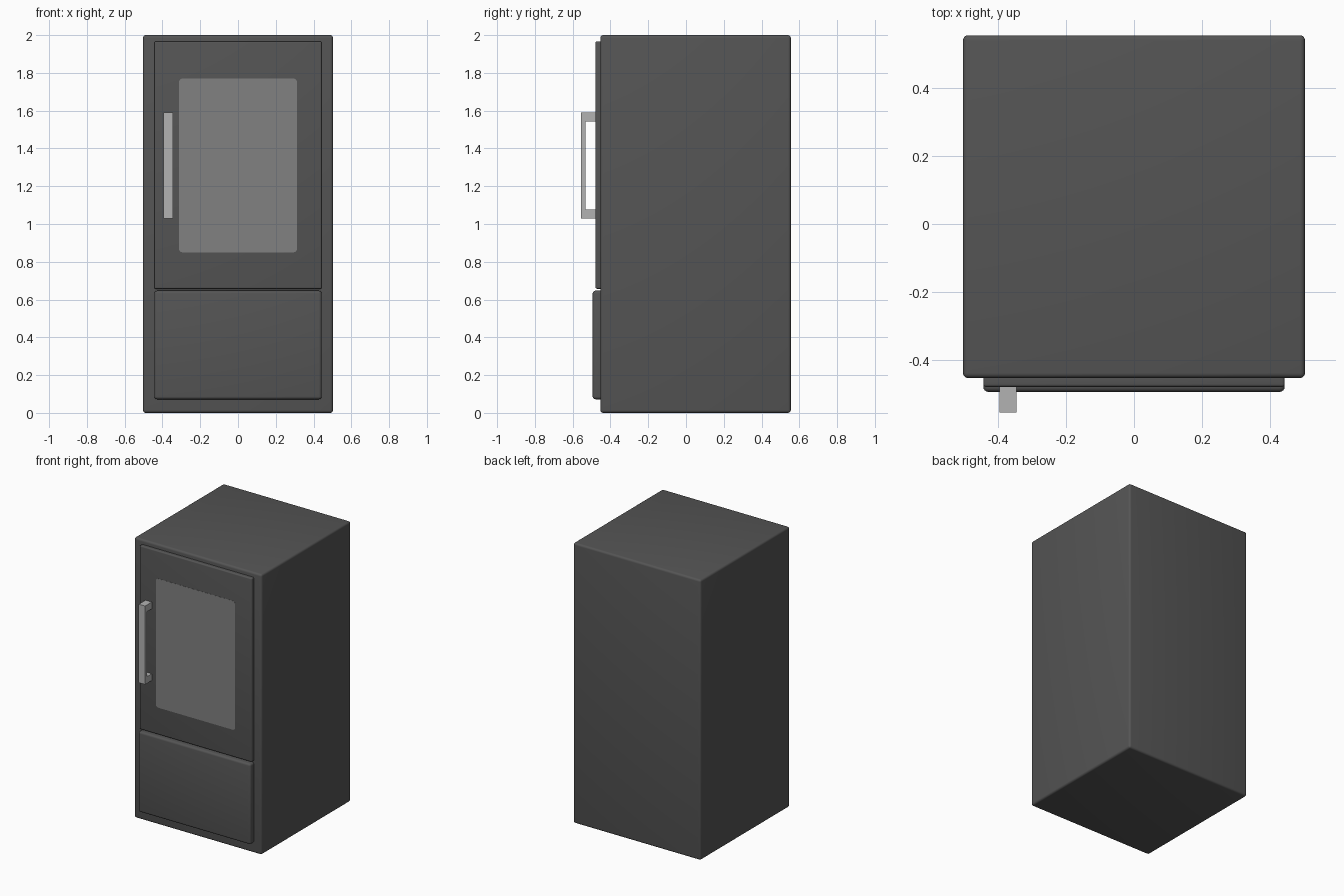
import bpy, bmesh, math

if "Cube" in bpy.data.objects:
    bpy.data.objects.remove(bpy.data.objects["Cube"])


def material(name, v):
    m = bpy.data.materials.new(name)
    m.diffuse_color = (v, v, v, 1)
    m.use_nodes = True
    m.node_tree.nodes["Principled BSDF"].inputs["Base Color"].default_value = m.diffuse_color
    return m


DARK = material("dark_steel", 0.09)
PANE = material("glass_grey", 0.22)
METAL = material("handle_grey", 0.45)


def finish(name, bm, mat, smooth=True):
    bmesh.ops.recalc_face_normals(bm, faces=bm.faces)
    me = bpy.data.meshes.new(name)
    bm.to_mesh(me)
    bm.free()
    ob = bpy.data.objects.new(name, me)
    bpy.context.collection.objects.link(ob)
    me.materials.append(mat)
    if smooth:
        bpy.ops.object.select_all(action='DESELECT')
        ob.select_set(True)
        bpy.context.view_layer.objects.active = ob
        bpy.ops.object.shade_smooth_by_angle(angle=math.radians(35))
    return ob


def box(name, x, y, z, mat, bevel=0, keep=lambda e: True):
    """Box from (min, max) ranges with its chosen edges rounded."""
    bm = bmesh.new()
    bmesh.ops.create_cube(bm, size=1)
    for v in bm.verts:
        v.co = [a + (b - a) * (c + 0.5) for (a, b), c in zip((x, y, z), v.co)]
    if bevel:
        bmesh.ops.bevel(bm, geom=[e for e in bm.edges if keep(e)], offset=bevel,
                        segments=4, profile=0.5, affect='EDGES')
    return finish(name, bm, mat)


def along_y(e):
    return abs(e.verts[0].co.y - e.verts[1].co.y) > 1e-4


# Cabinet
box("stove_body", (-0.503, 0.503), (-0.453, 0.555), (0, 2), DARK, 0.015)

# Upper door and lower drawer front
box("door", (-0.443, 0.443), (-0.479, -0.44), (0.657, 1.967), DARK, 0.008)
box("drawer_front", (-0.443, 0.443), (-0.494, -0.43), (0.072, 0.647), DARK, 0.015)

# Window pane, practically flush with the door
box("window_glass", (-0.312, 0.312), (-0.48, -0.465), (0.85, 1.77), PANE, 0.018, along_y)

# Handle: C-shaped profile in the YZ plane, extruded along X
profile = [(-0.475, 1.03), (-0.555, 1.03), (-0.555, 1.59), (-0.475, 1.59),
           (-0.475, 1.542), (-0.533, 1.542), (-0.533, 1.078), (-0.475, 1.078)]
bm = bmesh.new()
face = bm.faces.new([bm.verts.new((-0.395, y, z)) for y, z in profile])
out = bmesh.ops.extrude_face_region(bm, geom=[face], use_keep_orig=True)
bmesh.ops.translate(bm, vec=(0.05, 0, 0),
                    verts=[g for g in out["geom"] if isinstance(g, bmesh.types.BMVert)])
finish("door_handle", bm, METAL, smooth=False)
